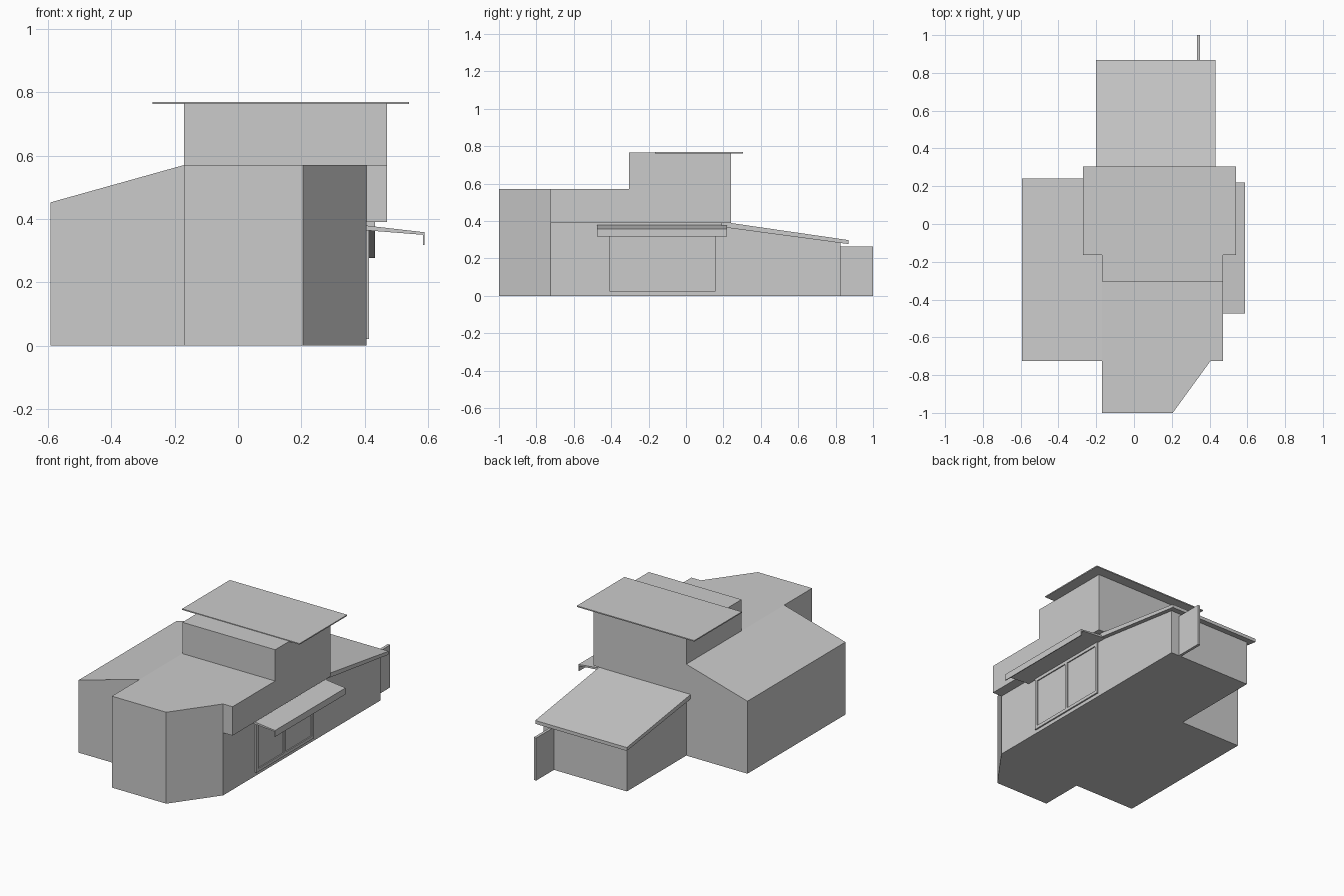
import bpy, bmesh
from mathutils import Vector

cube = bpy.data.objects.get("Cube")
if cube:
    bpy.data.objects.remove(cube, do_unlink=True)

grey = bpy.data.materials.new("light grey")
grey.use_nodes = True
grey.diffuse_color = (0.6, 0.6, 0.6, 1)
grey.node_tree.nodes["Principled BSDF"].inputs["Base Color"].default_value = (0.6, 0.6, 0.6, 1)


def prism(name, profile, axis, start, end):
    """Extrude a flat profile along x, y or z; profile uses the other two axes in order."""
    def place(p):
        co = list(p)
        co.insert("xyz".index(axis), start)
        return co
    bm = bmesh.new()
    face = bm.faces.new([bm.verts.new(place(p)) for p in profile])
    shift = Vector([(end - start) * (a == axis) for a in "xyz"])
    grown = bmesh.ops.extrude_face_region(bm, geom=[face], use_keep_orig=True)
    bmesh.ops.translate(bm, verts=[g for g in grown["geom"] if isinstance(g, bmesh.types.BMVert)], vec=shift)
    bmesh.ops.recalc_face_normals(bm, faces=bm.faces)
    mesh = bpy.data.meshes.new(name)
    bm.to_mesh(mesh)
    bm.free()
    mesh.materials.append(grey)
    obj = bpy.data.objects.new(name, mesh)
    bpy.context.collection.objects.link(obj)
    return obj


def box(name, x, y, z):
    return prism(name, [(x[0], y[0]), (x[1], y[0]), (x[1], y[1]), (x[0], y[1])], "z", *z)


WEST, WALL, OVER = -0.17, 0.405, 0.47
FRONT, BACK = -0.725, 0.24
EAVE, ROOF, TOP = 0.39, 0.57, 0.765

# Main house with chamfered front bay
prism("main_block", [(WEST, -1), (0.205, -1), (WALL, FRONT), (WALL, BACK), (WEST, BACK)], "z", 0, ROOF)
box("upper_overhang", (WALL, OVER), (FRONT, BACK), (EAVE, ROOF))

# Side wing with a sloping roof
prism("side_wing", [(-0.592, 0), (WEST, 0), (WEST, ROOF), (-0.592, 0.452)], "y", FRONT, BACK)

# Upper storey and its thin flat roof
box("upper_storey", (WEST, OVER), (-0.305, BACK), (ROOF, TOP))
box("flat_roof", (-0.27, 0.54), (-0.165, 0.305), (0.762, 0.769))

# Low rear wing, lean-to roof and garden wall
prism("rear_wing", [(BACK, 0), (0.825, 0), (0.825, 0.285), (BACK, 0.37)], "x", WEST, WALL)
prism("rear_roof", [(0.19, 0.392), (0.235, 0.39), (0.868, 0.298), (0.868, 0.277), (0.19, 0.368)],
      "x", -0.2, 0.432)
box("garden_wall", (0.333, 0.35), (0.82, 1.0), (0, 0.265))

# Canopy with a drop edge over the window
prism("canopy", [(WALL, 0.379), (0.588, 0.358), (0.588, 0.318), (0.583, 0.318), (0.583, 0.350), (WALL, 0.364)],
      "y", -0.475, 0.22)

# Window: frame bars, central mullion and two panes
y0, y1, z0, z1, bar = -0.41, 0.157, 0.022, 0.364, 0.02
mid = (y0 + y1) / 2
depth = (WALL - 0.005, 0.414)
for label, y in (("front", y0 + bar / 2), ("middle", mid), ("back", y1 - bar / 2)):
    box(f"window_{label}_post", depth, (y - bar / 2, y + bar / 2), (z0, z1))
for label, z in (("bottom", z0), ("top", z1 - bar)):
    box(f"window_{label}_rail", depth, (y0, y1), (z, z + bar))
for label, a, b in (("front", y0, mid), ("back", mid, y1)):
    box(f"window_{label}_pane", (WALL - 0.005, WALL + 0.002), (a, b), (z0, z1))
